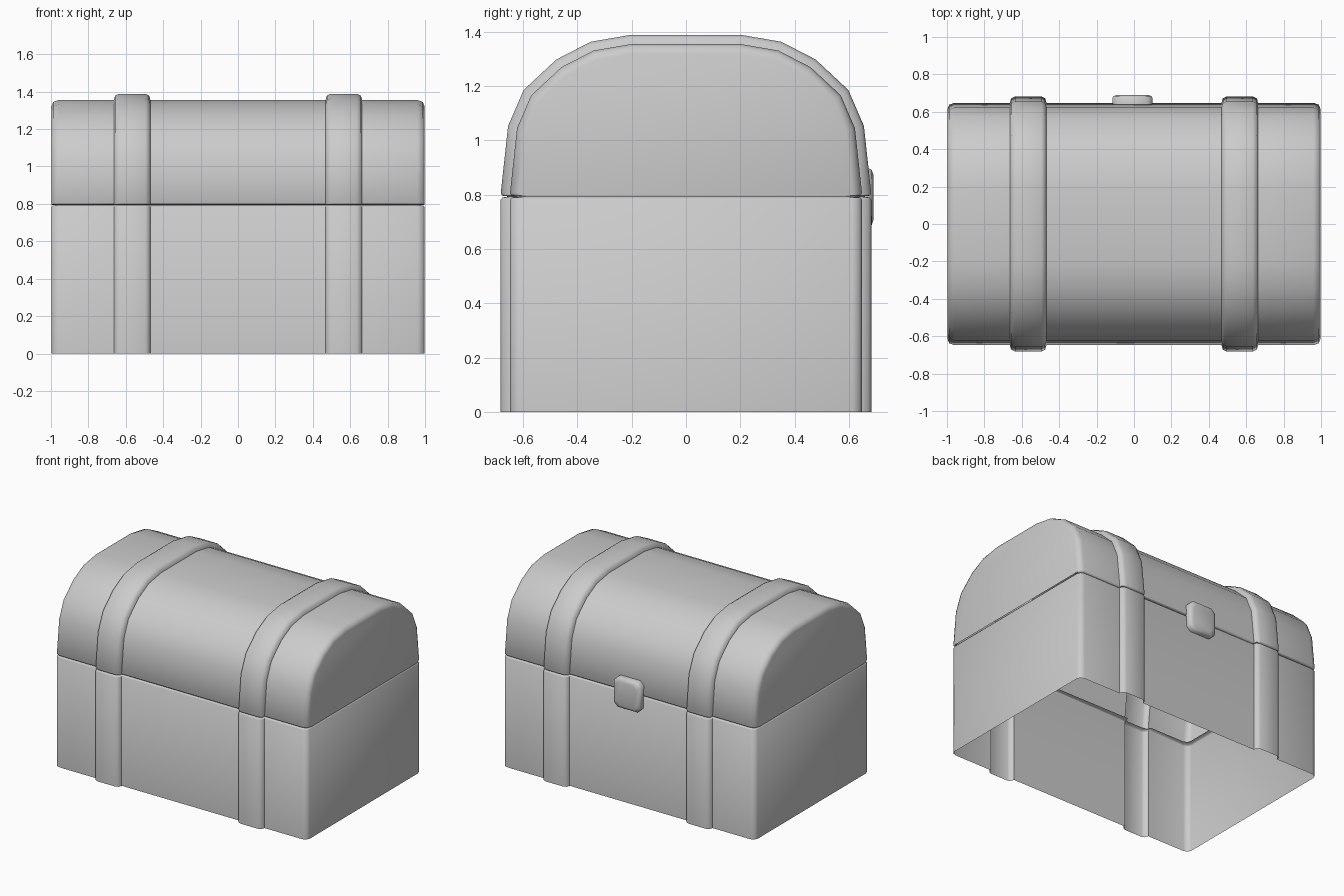
import bpy, bmesh, math
from mathutils import Vector

if "Cube" in bpy.data.objects:
    bpy.data.objects.remove(bpy.data.objects["Cube"])


def finish(bm, name, angle=55):
    bmesh.ops.recalc_face_normals(bm, faces=bm.faces)
    me = bpy.data.meshes.new(name)
    bm.to_mesh(me)
    bm.free()
    ob = bpy.data.objects.new(name, me)
    bpy.context.collection.objects.link(ob)
    bpy.ops.object.select_all(action='DESELECT')
    ob.select_set(True)
    bpy.context.view_layer.objects.active = ob
    bpy.ops.object.shade_smooth_by_angle(angle=math.radians(angle))
    return ob


def skin(bm, rows, closed):
    # bridge successive rows of points with quads
    vr = [[bm.verts.new(p) for p in r] for r in rows]
    n = len(rows[0])
    for a, b in zip(vr, vr[1:]):
        for i in range(n if closed else n - 1):
            j = (i + 1) % n
            bm.faces.new((a[i], a[j], b[j], b[i]))
    return vr


# stations along the length: (x, outward offset), with rounded ends and a strap bump
half = [(0.468, 0), (0.475, 0.024), (0.495, 0.034), (0.635, 0.034),
        (0.657, 0.024), (0.664, 0), (0.96, 0), (0.988, -0.01), (0.998, -0.035)]
stations = [(-x, o) for x, o in reversed(half)] + half

# body: open-bottomed walls with a tucked-in rim at the seam
W = 0.648
plan = [(x, -W - o) for x, o in stations] + [(x, W + o) for x, o in reversed(stations)]


def body_row(z, inset):
    return [(x - math.copysign(inset, x) if abs(x) > 0.9 else x,
             y - math.copysign(inset, y), z) for x, y in plan]


bm = bmesh.new()
skin(bm, [body_row(0, 0), body_row(0.782, 0), body_row(0.79, 0.006),
          body_row(0.794, 0.03)], True)
finish(bm, "chest_body")

# lid: faceted arch swept through the same stations, capped at the ends
side = [(-0.62, 0.794), (-0.643, 0.797), (-0.648, 0.806), (-0.622, 1.045),
        (-0.57, 1.166), (-0.458, 1.27), (-0.34, 1.331), (-0.2, 1.355)]
arch = side + [(-y, z) for y, z in reversed(side)]


def lid_row(x, off):
    pts = []
    for i, (y, z) in enumerate(arch):
        if min(i, len(arch) - 1 - i) < 3:
            n = Vector((math.copysign(1, y), 0))
        else:
            d = ((Vector(arch[i]) - Vector(arch[i - 1])).normalized()
                 + (Vector(arch[i + 1]) - Vector(arch[i])).normalized()).normalized()
            n = Vector((-d.y, d.x))
        pts.append((x, y + n.x * off, z + n.y * off))
    return pts


bm = bmesh.new()
rows = skin(bm, [lid_row(x, o) for x, o in stations], False)
bm.faces.new(rows[0])
bm.faces.new(rows[-1])
finish(bm, "chest_lid")

# latch: plate with cut corners and a rounded outer rim
def latch_row(y, inset):
    h, c = 0.108 - inset, 0.03
    pts = [(h, h - c), (h - c, h), (c - h, h), (-h, h - c),
           (-h, c - h), (c - h, -h), (h - c, -h), (h, c - h)]
    return [(x - 0.008, y, z + 0.79) for x, z in pts]


bm = bmesh.new()
rows = skin(bm, [latch_row(0.64, 0), latch_row(0.672, 0), latch_row(0.684, 0.007),
                 latch_row(0.69, 0.025)], True)
bm.faces.new(rows[-1])
finish(bm, "latch")
